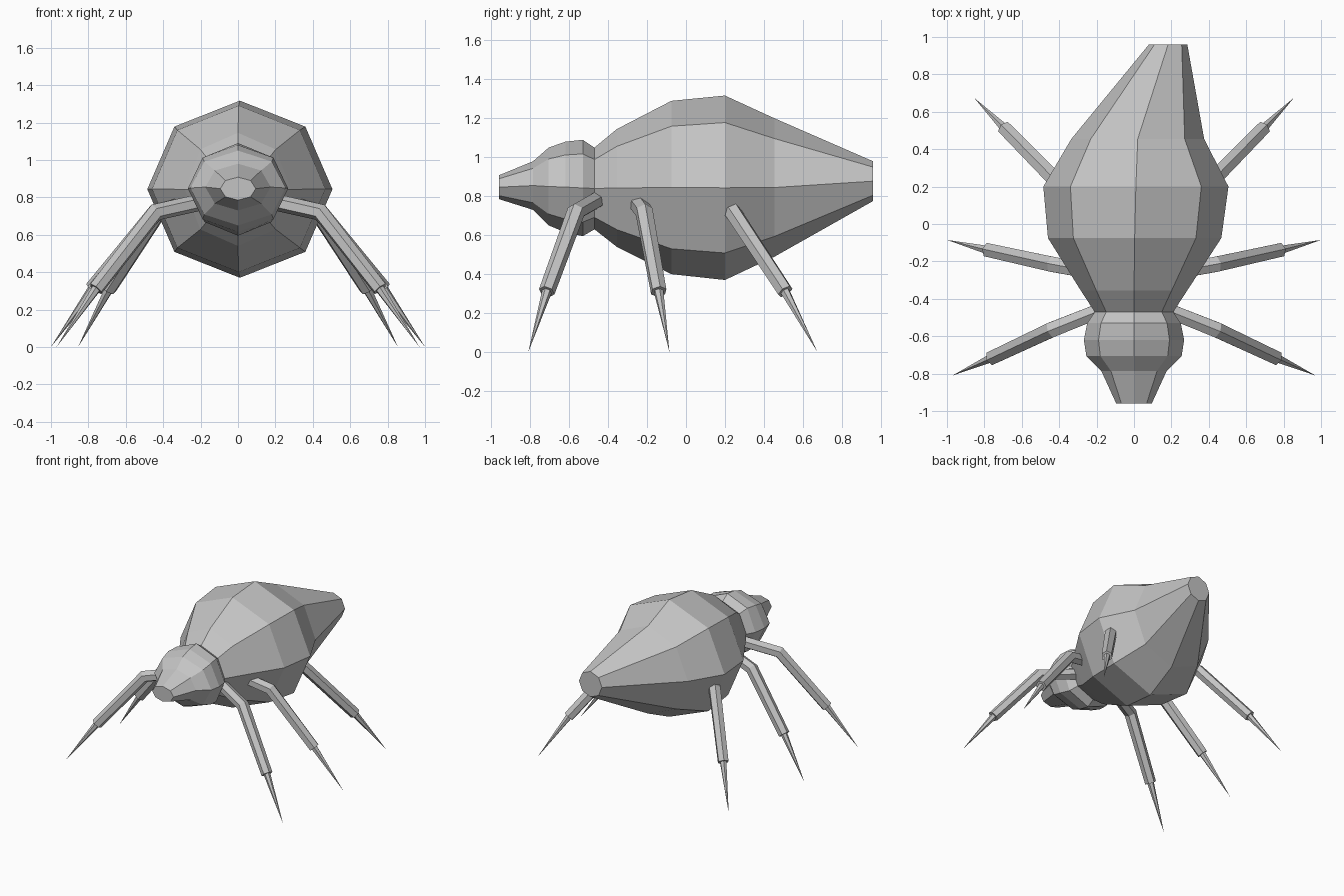
import bpy, bmesh, math
from mathutils import Vector

cube = bpy.data.objects.get("Cube")
if cube:
    bpy.data.objects.remove(cube)

grey = bpy.data.materials.new("plain_grey")
grey.use_nodes = True
COLOUR = (0.55, 0.55, 0.55, 1)
grey.diffuse_color = COLOUR
grey.node_tree.nodes["Principled BSDF"].inputs["Base Color"].default_value = COLOUR


def loft(name, rings, cap_start=True, cap_end=True):
    """Skin a list of vertex rings; a one-point ring makes a tip."""
    bm = bmesh.new()
    loops = [[bm.verts.new(p) for p in ring] for ring in rings]
    for a, b in zip(loops, loops[1:]):
        n = len(a)
        for i in range(n):
            j = (i + 1) % n
            if len(b) == 1:
                bm.faces.new((a[i], a[j], b[0]))
            else:
                bm.faces.new((a[i], a[j], b[j], b[i]))
    if cap_start:
        bm.faces.new(loops[0])
    if cap_end and len(loops[-1]) > 2:
        bm.faces.new(loops[-1])
    bmesh.ops.recalc_face_normals(bm, faces=bm.faces[:])
    mesh = bpy.data.meshes.new(name)
    bm.to_mesh(mesh)
    bm.free()
    mesh.materials.append(grey)
    obj = bpy.data.objects.new(name, mesh)
    bpy.context.collection.objects.link(obj)
    return obj


def body_ring(y, left, right, low, high):
    """Octagonal cross-section with a vertex on top."""
    cx, cz = (left + right) / 2, (low + high) / 2
    rx, rz = (right - left) / 2, (high - low) / 2
    angles = [math.tau * i / 8 for i in range(8)]
    return [(cx + rx * math.sin(a), y, cz + rz * math.cos(a)) for a in angles]


def tube_ring(centre, direction, radius):
    """Hexagonal cross-section with a ridge on top."""
    side = direction.cross(Vector((0, 0, 1))).normalized()
    up = side.cross(direction).normalized()
    angles = [math.tau * i / 6 for i in range(6)]
    return [centre + radius * (side * math.sin(a) + up * math.cos(a)) for a in angles]


# Head: y, left, right, bottom, top
loft("head", [body_ring(*r) for r in [
    (-0.96, -0.095, 0.095, 0.785, 0.908),
    (-0.785, -0.175, 0.175, 0.73, 0.98),
    (-0.705, -0.255, 0.255, 0.65, 1.05),
    (-0.62, -0.268, 0.268, 0.615, 1.08),
    (-0.53, -0.25, 0.25, 0.595, 1.09),
    (-0.47, -0.21, 0.21, 0.63, 1.05),
]], cap_end=False)

# Abdomen, with the tail bent towards one side
loft("abdomen", [body_ring(*r) for r in [
    (-0.47, -0.21, 0.21, 0.63, 1.05),
    (-0.355, -0.285, 0.285, 0.54, 1.145),
    (-0.075, -0.46, 0.467, 0.40, 1.29),
    (0.2, -0.485, 0.505, 0.37, 1.317),
    (0.455, -0.335, 0.375, 0.49, 1.2),
    (0.96, 0.08, 0.285, 0.775, 0.98),
]], cap_start=False)

# Legs on the left side: hip, knee, ankle, tip
LEGS = {
    "front": [(0.15, -0.45, 0.785), (0.44, -0.565, 0.72), (0.76, -0.715, 0.31), (0.97, -0.81, 0)],
    "middle": [(0.2, -0.26, 0.78), (0.44, -0.215, 0.72), (0.78, -0.14, 0.31), (1.0, -0.085, 0)],
    "rear": [(0.2, 0.02, 0.78), (0.425, 0.24, 0.72), (0.69, 0.51, 0.31), (0.855, 0.675, 0)],
}
for place, points in LEGS.items():
    for label, sign in (("left", 1), ("right", -1)):
        hip, knee, ankle, tip = [Vector((sign * x, y, z)) for x, y, z in points]
        thigh, shin = (knee - hip).normalized(), (ankle - knee).normalized()
        loft(f"{place}_leg_{label}", [
            tube_ring(hip, thigh, 0.045),
            tube_ring(knee, (thigh + shin).normalized(), 0.047),
            tube_ring(ankle, shin, 0.042),
        ])
        loft(f"{place}_claw_{label}", [
            tube_ring(ankle - shin * 0.01, shin, 0.026),
            [tip],
        ])
